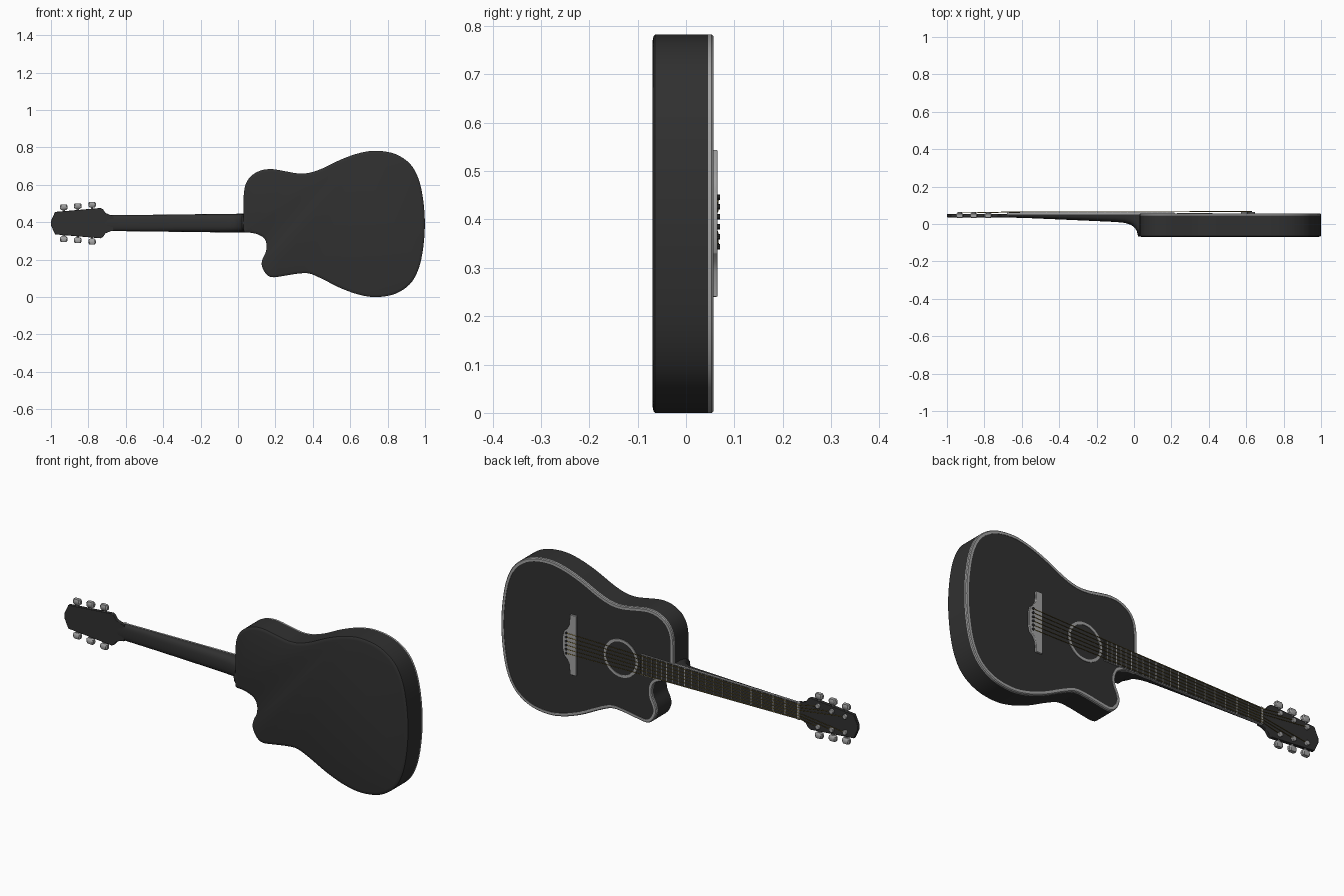
import bpy, bmesh, math
from mathutils import Vector

if "Cube" in bpy.data.objects:
    bpy.data.objects.remove(bpy.data.objects["Cube"])

ZC = 0.395          # height of the neck centre line


def material(name, rgb):
    m = bpy.data.materials.new(name)
    m.diffuse_color = (*rgb, 1)
    m.use_nodes = True
    m.node_tree.nodes["Principled BSDF"].inputs["Base Color"].default_value = m.diffuse_color
    return m


DARK = material("dark_lacquer", (0.03, 0.03, 0.03))
GREY = material("light_grey", (0.36, 0.36, 0.36))
GOLD = material("bronze_string", (0.22, 0.16, 0.03))


def finish(name, bm, mat, bevel=0, angle=35):
    bmesh.ops.recalc_face_normals(bm, faces=bm.faces)
    me = bpy.data.meshes.new(name)
    bm.to_mesh(me)
    bm.free()
    ob = bpy.data.objects.new(name, me)
    bpy.context.collection.objects.link(ob)
    me.materials.append(mat)
    if bevel:
        mod = ob.modifiers.new("bevel", "BEVEL")
        mod.width, mod.segments = bevel, 2
    bpy.ops.object.select_all(action="DESELECT")
    ob.select_set(True)
    bpy.context.view_layer.objects.active = ob
    bpy.ops.object.shade_smooth_by_angle(angle=math.radians(angle))
    return ob


def loft(name, rings, mat, caps=True, loop=False, bevel=0):
    bm = bmesh.new()
    vs = [[bm.verts.new(p) for p in r] for r in rings]
    n = len(vs[0])
    for a, b in zip(vs, vs[1:] + (vs[:1] if loop else [])) :
        for i in range(n):
            bm.faces.new((a[i], a[(i + 1) % n], b[(i + 1) % n], b[i]))
    if caps and not loop:
        bm.faces.new(vs[0])
        bm.faces.new(vs[-1])
    return finish(name, bm, mat, bevel)


def at_y(pts, y):
    return [(x, y, z) for x, z in pts]


def slab(name, pts, y0, y1, mat, bevel=0):
    return loft(name, [at_y(pts, y0), at_y(pts, y1)], mat, bevel=bevel)


def rod(name, path, r, mat, sides=8, bevel=0):
    rings = []
    for i, p in enumerate(path):
        d = Vector(path[min(i + 1, len(path) - 1)]) - Vector(path[max(i - 1, 0)])
        q = d.to_track_quat("Z", "Y")
        rings.append([Vector(p) + q @ Vector((r * math.cos(t), r * math.sin(t), 0))
                      for t in (2 * math.pi * k / sides for k in range(sides))])
    return loft(name, rings, mat, bevel=bevel)


def smooth_loop(pts, sub=4):
    out, n = [], len(pts)
    for i in range(n):
        a, b, c, d = (Vector(pts[(i + k) % n]) for k in (-1, 0, 1, 2))
        for s in range(sub):
            t = s / sub
            out.append(0.5 * (2 * b + (c - a) * t + (2 * a - 5 * b + 4 * c - d) * t * t
                              + (3 * b - a - 3 * c + d) * t ** 3))
    return out


def inset(pts, dist):
    # outlines run clockwise in x-z, so inward is to the right of the tangent
    res, n = [], len(pts)
    for i, p in enumerate(pts):
        t = (Vector(pts[(i + 1) % n]) - Vector(pts[i - 1])).normalized()
        res.append(Vector(p) + dist * Vector((t.y, -t.x)))
    return res


# Body with cutaway
outline = smooth_loop([
    (.03, .40), (.03, .47), (.031, .55), (.042, .605), (.07, .647), (.12, .676), (.18, .684),
    (.25, .673), (.32, .661), (.38, .664), (.45, .687), (.55, .735), (.65, .770),
    (.74, .782), (.84, .765), (.92, .712), (.966, .63), (.99, .52), (.999, .391),
    (.99, .262), (.966, .152), (.92, .07), (.84, .017), (.74, 0), (.65, .012), (.55, .047),
    (.45, .097), (.38, .126), (.32, .125), (.25, .114), (.18, .106), (.145, .13),
    (.127, .17), (.132, .205), (.15, .245), (.152, .285), (.137, .317), (.10, .337),
    (.06, .345), (.032, .35)])
loft("body", [at_y(inset(outline, d), y) for d, y in
              ((.015, -.0695), (.003, -.067), (0, -.064), (0, .045), (.01, .045), (.01, .055))], DARK)
loft("body_binding", [at_y(inset(outline, d), y) for d, y in
                      ((0, .045), (0, .053), (.004, .057), (.016, .057), (.016, .05), (.008, .045))],
     GREY, loop=True)

# Sound hole rosette
circle = [(.325 - .096 * math.cos(t), ZC + .096 * math.sin(t))
          for t in (2 * math.pi * k / 40 for k in range(40))]
loft("sound_hole_ring", [at_y(inset(circle, d), y) for d, y in
                         ((0, .054), (0, .058), (.013, .058), (.013, .054))], GREY, loop=True)

# Bridge and pins
half = [(.572, .152), (.606, .152), (.61, .10), (.622, .078), (.64, .062), (.648, .03)]
slab("bridge", [(x, ZC - .003 + z) for x, z in half]
     + [(x, ZC - .003 - z) for x, z in reversed(half)], .054, .065, GREY, .002)
for i in range(6):
    z = ZC + (i - 2.5) * .0205
    rod(f"bridge_pin_{i + 1}", [(.626, .06, z), (.626, .07, z)], .006, DARK, 10)

# Neck sweeping into the heel
rings = []
for x, h, back in ((-.71, .041, .036), (-.55, .043, .031), (-.3, .046, .02), (-.1, .049, .011),
                   (-.05, .05, .006), (-.02, .05, -.003), (0, .05, -.016), (.014, .05, -.035),
                   (.022, .05, -.066), (.04, .05, -.066)):
    ring = []
    for k in range(13):
        t = math.pi * k / 12
        c, s = math.cos(t), math.sin(t)
        ring.append((x, .052 - (.052 - back) * s ** .7,
                     ZC + h * math.copysign(abs(c) ** .7, c)))
    rings.append(ring)
loft("neck", rings, DARK)


def neck_half(x):
    return .042 + (x + .7) * .012


def board(x0, x1, trim):
    a, b = neck_half(x0) - trim, neck_half(x1) - trim
    return [(x0, ZC - a), (x0, ZC + a), (x1, ZC + b), (x1, ZC - b)]


# Fingerboard, its binding, nut and frets
slab("fingerboard_binding", board(-.675, .215, 0), .0515, .0595, GREY)
slab("fingerboard", board(-.674, .216, .003), .0525, .0605, DARK)
slab("nut", board(-.68, -.668, 0), .05, .064, GREY)
for n in range(1, 21):
    x = -.67 + 1.27 * (1 - 2 ** (-n / 12))
    slab(f"fret_{n}", board(x - .0018, x + .0018, .002), .059, .062, GREY)

# Headstock
side = [(-1, .012), (-.978, .06), (-.735, .081), (-.722, .074), (-.708, .054), (-.68, .0425), (-.665, .042)]
slab("headstock", [(x, ZC + z) for x, z in side] + [(x, ZC - z) for x, z in reversed(side)],
     .036, .053, DARK, .002)

# Tuners: post, shaft and flared button on both sides
posts = {}
for j, x in enumerate((-.932, -.857, -.78)):
    edge = .06 + (x + .978) * .086
    for s, tag in ((1, "upper"), (-1, "lower")):
        zp = ZC + s * (edge - .024)
        posts[(j, s)] = (x, zp)
        rod(f"tuner_post_{tag}_{j + 1}", [(x, .05, zp), (x, .064, zp)], .012, GREY, 14, .002)
        rod(f"tuner_shaft_{tag}_{j + 1}", [(x, .045, ZC + s * (edge - .01)),
                                           (x, .045, ZC + s * (edge + .015))], .006, GREY)
        secs = [(.012, .007, .006), (.019, .011, .012), (.021, .012, .027), (.016, .009, .036)]
        loft(f"tuner_button_{tag}_{j + 1}",
             [[(x + a * w, .045 + b * d, ZC + s * (edge + h)) for a, b in
               ((-1, -.6), (-.7, -1), (.7, -1), (1, -.6), (1, .6), (.7, 1), (-.7, 1), (-1, .6))]
              for w, d, h in secs], GREY)

# Strings: from bridge pin over the nut to the tuner post
for i in range(6):
    s = -1 if i < 3 else 1
    j = i if s < 0 else 5 - i
    px, pz = posts[(2 - j, s)]
    u = i - 2.5
    rod(f"string_{i + 1}", [(.626, .067, ZC + u * .0205), (-.674, .0645, ZC + u * .0135),
                            (px, .059, pz)], .0018, GOLD, 6)
